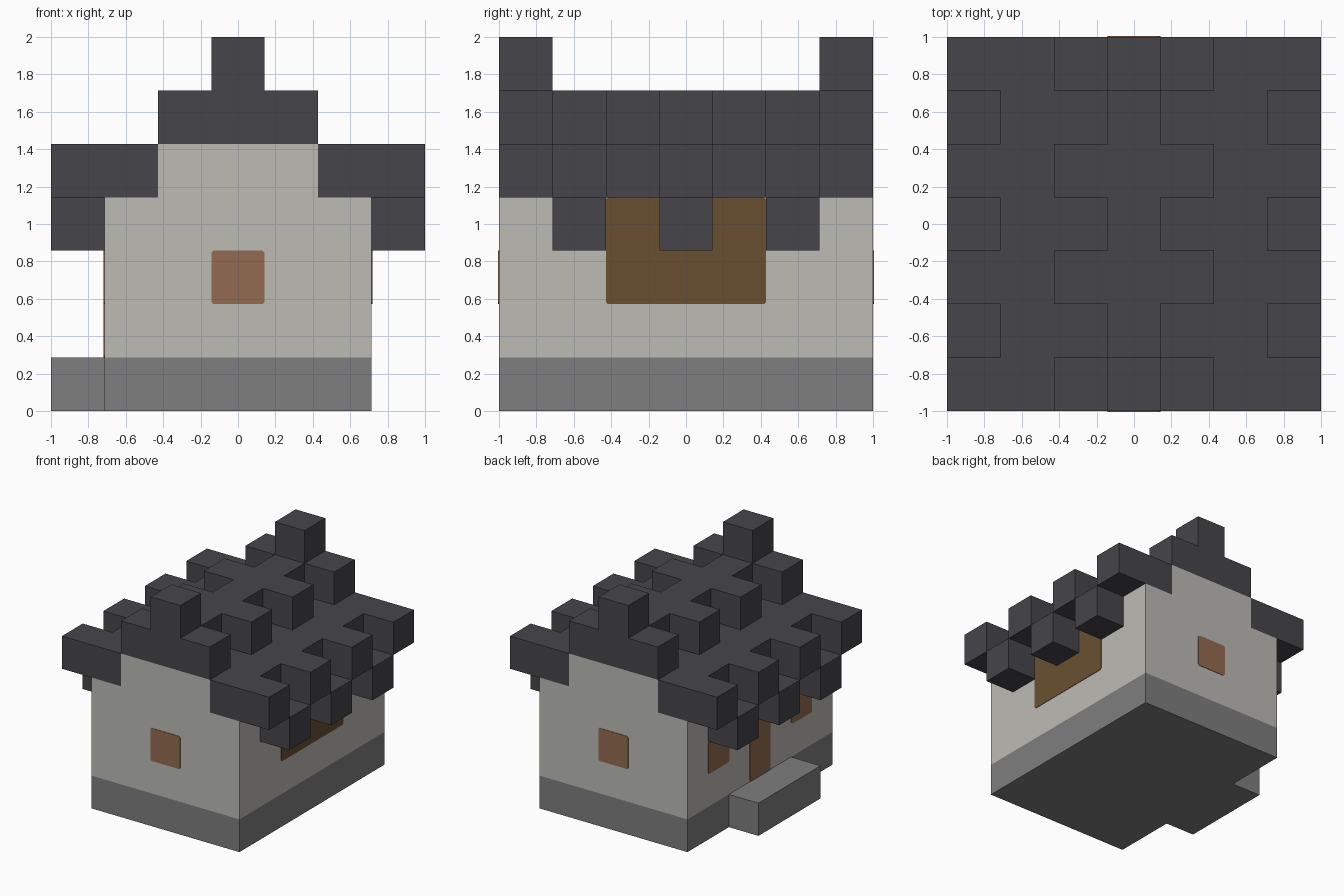
import bpy, bmesh
from mathutils import Vector

if "Cube" in bpy.data.objects:
    bpy.data.objects.remove(bpy.data.objects["Cube"])

N = 7                 # block grid size per axis
U = 2 / N             # block edge length


def material(name, rgb):
    lin = [((c / 255 + 0.055) / 1.055) ** 2.4 for c in rgb] + [1]
    m = bpy.data.materials.new(name)
    m.use_nodes = True
    m.diffuse_color = lin
    m.node_tree.nodes["Principled BSDF"].inputs["Base Color"].default_value = lin
    return m


STONE = material("grey stone", (126, 126, 126))
PLASTER = material("pale plaster", (188, 187, 181))
SLATE = material("dark slate", (70, 69, 74))
WOOD = material("warm wood", (146, 107, 80))
SHUTTER = material("dark wood", (105, 80, 49))


def add_object(name, bm, mat):
    bmesh.ops.recalc_face_normals(bm, faces=bm.faces)
    mesh = bpy.data.meshes.new(name)
    bm.to_mesh(mesh)
    bm.free()
    mesh.materials.append(mat)
    obj = bpy.data.objects.new(name, mesh)
    bpy.context.collection.objects.link(obj)
    return obj


def corner(i, j, k):
    return Vector((i * U - 1, j * U - 1, k * U))


def block(xs, ys, zs):
    return {(x, y, z) for x in xs for y in ys for z in zs}


# Parts described as sets of grid blocks
full, inner, middle = range(N), range(1, N - 1), range(2, N - 2)
ends = (0, N - 1)
parts = {
    "foundation": (block(inner, full, [0]), STONE),
    "doorstep": (block([0], middle, [0]), STONE),
    "walls": (block(inner, full, range(1, 4)) | block(middle, ends, [4]), PLASTER),
}

# Stepped roof: wide and narrow courses alternate along its length
roof = block(inner, inner, [4]) | block((1, 5), ends, [4])
for y in full:
    if y % 2 == 0:
        roof |= block(ends, [y], [4]) | block(middle, [y], [5])
    else:
        roof |= block(ends, [y], [3]) | block([3], [y], [5])
parts["roof"] = (roof, SLATE)
parts["ridge_finials"] = (block([3], ends, [6]), SLATE)

solid = set().union(*(cells for cells, _ in parts.values()))


def build_blocks(name, cells, mat):
    """Skin the outer faces of a set of blocks and merge flat areas."""
    bm = bmesh.new()
    for cell in cells:
        for axis in range(3):
            for side in (0, 1):
                near = list(cell)
                near[axis] += 2 * side - 1
                if tuple(near) in solid:
                    continue
                loop = []
                for a, b in ((0, 0), (1, 0), (1, 1), (0, 1)):
                    p = list(cell)
                    p[axis] += side
                    p[(axis + 1) % 3] += a
                    p[(axis + 2) % 3] += b
                    loop.append(bm.verts.new(corner(*p)))
                if not side:
                    loop.reverse()
                bm.faces.new(loop)
    bmesh.ops.remove_doubles(bm, verts=bm.verts, dist=U / 100)
    bmesh.ops.dissolve_limit(bm, angle_limit=0.01, verts=bm.verts, edges=bm.edges)
    mesh = bpy.data.meshes.new(name)
    bm.to_mesh(mesh)
    bm.free()
    mesh.materials.append(mat)
    obj = bpy.data.objects.new(name, mesh)
    bpy.context.collection.objects.link(obj)


for part, (cells, mat) in parts.items():
    build_blocks(part, cells, mat)


def panel(name, axis, plane, out, span, rows, mat):
    """Thin plate with eased corners on a wall; span and rows in blocks."""
    ease, thick = 0.012, 0.004
    u0, u1 = (s * U - 1 for s in span)
    v0, v1 = (r * U for r in rows)
    outline = [(u0 + ease, v0), (u1 - ease, v0), (u1, v0 + ease), (u1, v1 - ease),
               (u1 - ease, v1), (u0 + ease, v1), (u0, v1 - ease), (u0, v0 + ease)]
    bm = bmesh.new()
    ring = [bm.verts.new((plane, u, v) if axis == 0 else (u, plane, v))
            for u, v in outline]
    face = bm.faces.new(ring)
    new = bmesh.ops.extrude_face_region(bm, geom=[face])["geom"]
    shift = Vector((out, 0, 0) if axis == 0 else (0, out, 0)) * thick
    bmesh.ops.translate(bm, vec=shift,
                        verts=[v for v in new if isinstance(v, bmesh.types.BMVert)])
    add_object(name, bm, mat)


# Windows and door
side = 2.5 * U
panel("front_window", 1, -1, -1, (3, 4), (2, 3), WOOD)
panel("back_window", 1, 1, 1, (3, 4), (2, 3), WOOD)
panel("left_wide_shutter", 0, side, 1, (2, 5), (2, 4), SHUTTER)
panel("right_front_window", 0, -side, -1, (1, 2), (2, 3), WOOD)
panel("right_back_window", 0, -side, -1, (5, 6), (2, 3), WOOD)
panel("right_door", 0, -side, -1, (3, 4), (1, 3), WOOD)
